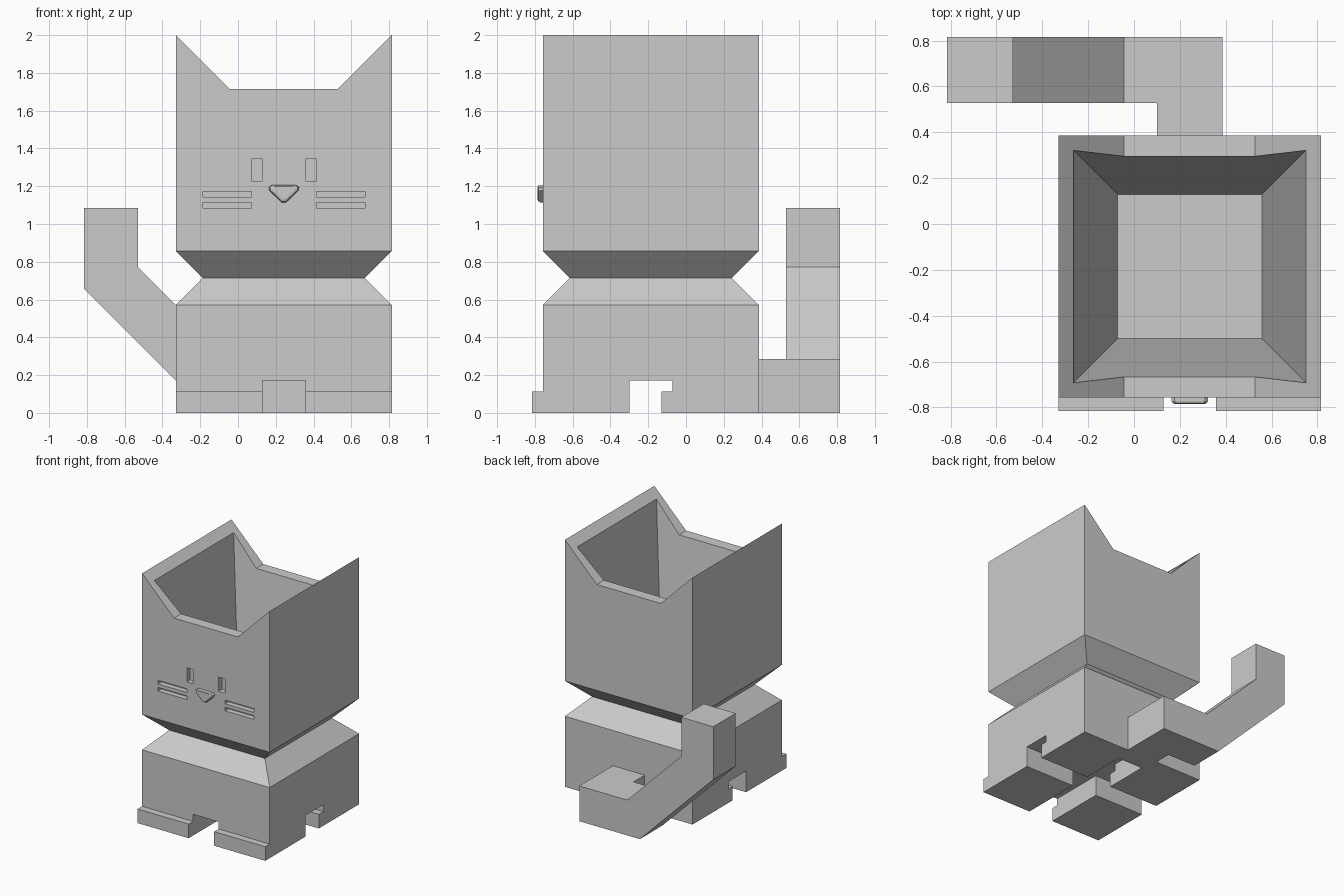
import bpy, bmesh

cube = bpy.data.objects.get("Cube")
if cube:
    bpy.data.objects.remove(cube, do_unlink=True)

U = 1 / 35                # design unit; the model is 70 units tall
CX, CY, HALF = 8.5, -6.5, 20   # body centre and half width, in units
FRONT, BACK = CY - HALF, CY + HALF
LEFT, RIGHT = CX + HALF, CX - HALF

grey = bpy.data.materials.new("plain grey")
grey.use_nodes = True
grey.diffuse_color = (0.6, 0.6, 0.6, 1)
grey.node_tree.nodes["Principled BSDF"].inputs["Base Color"].default_value = (0.6, 0.6, 0.6, 1)


def loft(name, rings):
    """Closed solid through rings of equal point count."""
    bm = bmesh.new()
    loops = [[bm.verts.new([c * U for c in p]) for p in ring] for ring in rings]
    n = len(loops[0])
    for a, b in zip(loops, loops[1:]):
        for i in range(n):
            j = (i + 1) % n
            bm.faces.new((a[i], a[j], b[j], b[i]))
    bm.faces.new(loops[0][::-1])
    bm.faces.new(loops[-1])
    bmesh.ops.recalc_face_normals(bm, faces=bm.faces)
    mesh = bpy.data.meshes.new(name)
    bm.to_mesh(mesh)
    bm.free()
    mesh.materials.append(grey)
    obj = bpy.data.objects.new(name, mesh)
    bpy.context.collection.objects.link(obj)
    return obj


def square(half, z):
    return [(CX + sx * half, CY + sy * half, z)
            for sx, sy in ((-1, -1), (1, -1), (1, 1), (-1, 1))]


def prism_y(name, profile, y0, y1):
    return loft(name, [[(x, y, z) for x, z in profile] for y in (y0, y1)])


def prism_x(name, profile, x0, x1):
    return loft(name, [[(x, y, z) for y, z in profile] for x in (x0, x1)])


def box(name, x0, x1, y0, y1, z0, z1):
    return prism_y(name, [(x0, z0), (x1, z0), (x1, z1), (x0, z1)], y0, y1)


def cut(target, cutter):
    cutter.hide_render = True
    mod = target.modifiers.new("cut", 'BOOLEAN')
    mod.operation, mod.solver, mod.object = 'DIFFERENCE', 'EXACT', cutter
    bpy.context.view_layer.update()
    result = target.evaluated_get(bpy.context.evaluated_depsgraph_get())
    mesh = bpy.data.meshes.new_from_object(result)
    target.modifiers.clear()
    target.data = mesh
    bpy.data.objects.remove(cutter, do_unlink=True)


# Body and head: one square column with a pinched neck
body = loft("body_and_head", [square(HALF, 0), square(HALF, 20), square(15, 25),
                              square(HALF, 30), square(HALF, 77)])

# Ears: trapezoid cut through the top, front to back
cut(body, prism_y("ear_cutter", [(CX - 10, 60), (CX + 10, 60), (CX + 31, 81),
                                 (CX - 31, 81)], FRONT - 5, BACK + 5))

# Tapered hollow inside
cut(body, loft("hollow_cutter", [square(11, 10), square(18 + 7 / 6, 80)]))

# Gaps between the legs
cut(body, box("leg_gap_cutter", CX - 4, CX + 4, FRONT - 5, 8.5, -3, 6))
cut(body, prism_x("side_gap_cutter", [(-10.5, -3), (-10.5, 6), (-2.5, 6), (-2.5, 4),
                                      (-4.5, 4), (-4.5, -3)], RIGHT - 5, LEFT + 5))

# Sunken eyes and whiskers, mirrored about the face centre
DEPTH = 1.5
for s in (-1, 1):
    slots = [(4, 6, 43, 47), (6, 15, 38, 39), (6, 15, 40, 41)]
    for x0, x1, z0, z1 in slots:
        cut(body, box("face_cutter", CX + s * x0, CX + s * x1,
                      FRONT - 3, FRONT + DEPTH, z0, z1))

# Front paws
for name, x0, x1 in (("right_paw", RIGHT, CX - 4), ("left_paw", CX + 4, LEFT)):
    box(name, x0, x1, FRONT - 2, FRONT, 0, 4)

# Nose: blunt triangle with a rounded front edge
half_nose = [(0.4, 39), (2.7, 41.2), (2.8, 41.8), (2.3, 42.2)]
nose = half_nose + [(-x, z) for x, z in reversed(half_nose)]
loft("nose", [[(CX + x * k, y, 41.2 + (z - 41.2) * k) for x, z in nose]
              for k, y in ((1, FRONT), (1, FRONT - 0.5), (0.92, FRONT - 0.85), (0.75, FRONT - 1))])

# Tail: short root behind the body, then a bent upright end
box("tail_root", 3.5, 13.5, BACK, 18.5, 0, 10)
prism_y("tail", [(13.5, 0), (13.5, 10), (-1.5, 10), (-18.5, 27), (-18.5, 38),
                 (-28.5, 38), (-28.5, 23), (-5.5, 0)], 18.5, 28.5)
